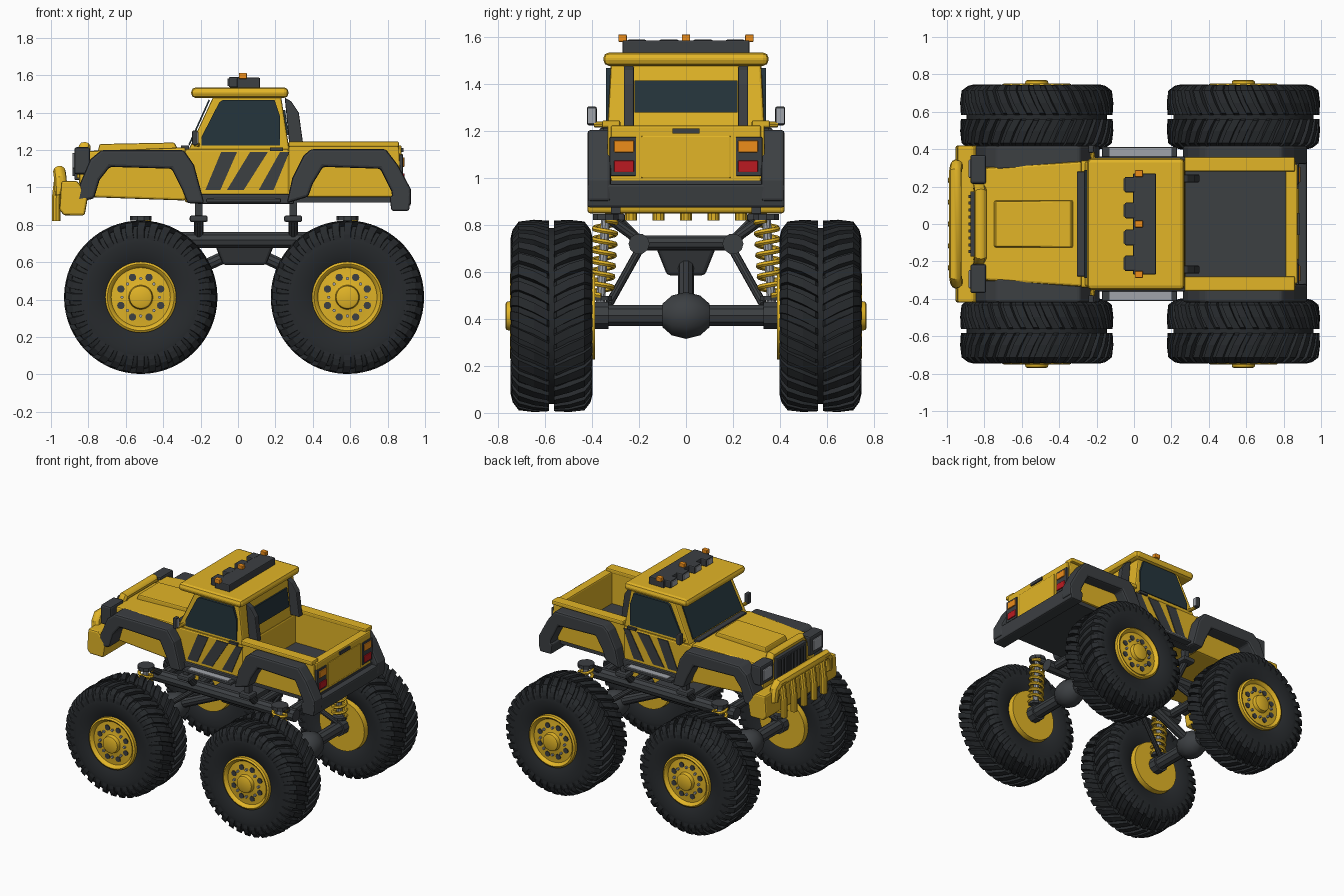
import bpy, bmesh
from math import sin, cos, pi, radians

if "Cube" in bpy.data.objects:
    bpy.data.objects.remove(bpy.data.objects["Cube"])

def mat(name, c):
    m = bpy.data.materials.new(name)
    m.diffuse_color = (*c, 1)
    m.use_nodes = True
    m.node_tree.nodes["Principled BSDF"].inputs["Base Color"].default_value = m.diffuse_color
    return m
YEL = mat("yellow_paint", (.76, .46, .02))
DARK = mat("dark_plastic", (.045, .05, .055))
RUB = mat("rubber", (.02, .023, .026))
GLASS = mat("glass", (.018, .035, .045))
GREY = mat("light_grey", (.35, .37, .4))
ORG = mat("amber", (.85, .27, .01))
RED = mat("red", (.5, .01, .015))

def finish(name, bm, m, bev=0, sym=False, smooth=False):
    bmesh.ops.recalc_face_normals(bm, faces=bm.faces)
    me = bpy.data.meshes.new(name)
    bm.to_mesh(me)
    bm.free()
    me.materials.append(m)
    ob = bpy.data.objects.new(name, me)
    bpy.context.collection.objects.link(ob)
    if smooth:
        bpy.ops.object.select_all(action='DESELECT')
        ob.select_set(True)
        bpy.context.view_layer.objects.active = ob
        bpy.ops.object.shade_smooth_by_angle(angle=radians(35))
    if bev:
        b = ob.modifiers.new("bevel", 'BEVEL')
        b.width, b.segments, b.limit_method = bev, 2, 'ANGLE'
    if sym:
        s = ob.modifiers.new("mirror", 'MIRROR')
        s.use_axis = (False, True, False)
        s.use_mirror_merge = False
    return ob

def prism(name, pts, y0, y1, m, bev=0, sym=False):
    bm = bmesh.new()
    f = bm.faces.new([bm.verts.new((x, y0, z)) for x, z in pts])
    g = bmesh.ops.extrude_face_region(bm, geom=[f])
    for v in g["geom"]:
        if isinstance(v, bmesh.types.BMVert):
            v.co.y = y1
    if len(bm.faces) == len(pts) + 1:
        bmesh.ops.holes_fill(bm, edges=bm.edges)
    return finish(name, bm, m, bev, sym)

def box(name, x0, x1, y0, y1, z0, z1, m, bev=0, sym=False):
    return prism(name, [(x0, z0), (x1, z0), (x1, z1), (x0, z1)], y0, y1, m, bev, sym)

def hull(name, pts, m, bev=0):
    """convex block from (x, half width, z) corners"""
    bm = bmesh.new()
    for x, w, z in pts:
        for s in (1, -1):
            bm.verts.new((x, s * w, z))
    bmesh.ops.convex_hull(bm, input=bm.verts)
    bmesh.ops.dissolve_limit(bm, angle_limit=.02, verts=bm.verts, edges=bm.edges)
    return finish(name, bm, m, bev)

def tube(name, pts, r, m, sym=False, res=3):
    cu = bpy.data.curves.new(name, 'CURVE')
    cu.dimensions, cu.bevel_depth, cu.bevel_resolution, cu.use_fill_caps = '3D', r, res, True
    sp = cu.splines.new('POLY')
    sp.points.add(len(pts) - 1)
    for p, c in zip(sp.points, pts):
        p.co = (*c, 1)
    tmp = bpy.data.objects.new("tmp", cu)
    bpy.context.collection.objects.link(tmp)
    bpy.context.view_layer.update()
    me = tmp.evaluated_get(bpy.context.evaluated_depsgraph_get()).to_mesh()
    bm = bmesh.new()
    bm.from_mesh(me)
    bmesh.ops.remove_doubles(bm, verts=bm.verts, dist=1e-5)
    bpy.data.objects.remove(tmp)
    return finish(name, bm, m, 0, sym, True)

def lathe(name, prof, c, m, s=1, n=48, closed=False):
    """revolve (radius, y) about the y axis at c"""
    bm = bmesh.new()
    rings = [[bm.verts.new((c[0] + r * cos(2*pi*i/n), c[1] + s*y, c[2] + r * sin(2*pi*i/n)))
              for i in range(n)] for r, y in prof]
    pairs = list(zip(rings, rings[1:])) + ([(rings[-1], rings[0])] if closed else [])
    for a, b in pairs:
        for i in range(n):
            j = (i + 1) % n
            bm.faces.new((a[i], a[j], b[j], b[i]))
    if not closed:
        bm.faces.new(rings[0])
        bm.faces.new(rings[-1])
    return finish(name, bm, m, smooth=True)

def lugs(name, c, s):
    """two staggered rows of slanted tread blocks"""
    bm = bmesh.new()
    secs = [(.01, .406, .375, 0), (.075, .41, .375, 5), (.14, .402, .36, 9),
            (.166, .368, .335, 10), (.174, .335, .31, 10)]
    for half in (1, -1):
        for k in range(36):
            rows = []
            for y, ro, ri, a in secs:
                t = k * 10 + a + (5 if half < 0 else 0)
                rows.append([bm.verts.new((c[0] + r * cos(radians(t + d)), c[1] + s*half*y,
                             c[2] + r * sin(radians(t + d))))
                             for r, d in ((ri, -3.4), (ro, -2.9), (ro, 2.9), (ri, 3.4))])
            for p, q in zip(rows, rows[1:]):
                for i in range(4):
                    j = (i + 1) % 4
                    bm.faces.new((p[i], p[j], q[j], q[i]))
            bm.faces.new(rows[0])
            bm.faces.new(rows[-1])
    return finish(name, bm, RUB)

# wheels
side = [(.188, .145), (.225, .163), (.29, .172), (.345, .167), (.38, .14), (.388, .02), (.375, .01)]
for end, x in (("front", -.52), ("rear", .585)):
    for s in (1, -1):
        c = (x, s * .5725, .413)
        lathe(end + "_tire", side + [(r, -y) for r, y in side[::-1]], c, RUB, s, 72, True)
        lugs(end + "_tread", c, s)
        lathe(end + "_rim", [(.12, -.185), (.185, -.185), (.19, -.14), (.19, .17), (.178, .178),
              (.168, .172), (.158, .155), (.085, .16), (.065, .165), (.06, .192), (.05, .197)], c, YEL, s)
        for k in range(8):
            a = k * pi / 4 + pi / 8
            px, pz = x + .115 * cos(a), .413 + .115 * sin(a)
            tube("rim_hole", [(px, s*.72, pz), (px, s*.735, pz)], .02, DARK)
            a += pi / 8
            px, pz = x + .1 * cos(a), .413 + .1 * sin(a)
            tube("wheel_bolt", [(px, s*.72, pz), (px, s*.747, pz)], .009, GREY, res=1)
    # axle, differential and suspension
    d = 1 if x < 0 else -1
    tube(end + "_axle", [(x, -.4, .415), (x, .4, .415)], .047, DARK)
    lathe(end + "_differential", [(.05, -.1), (.085, -.06), (.1, 0), (.085, .06), (.05, .1)],
          (x, 0, .415), DARK, n=12)
    tube(end + "_driveshaft", [(x + d*.06, 0, .45), (x + d*.45, 0, .63)], .034, DARK)
    tube(end + "_axle_collar", [(x, .33, .415), (x, .39, .415)], .06, DARK, True)
    N = 90
    tube(end + "_spring", [(x + .046 * cos(i*2*pi*7/N), .362 - .02*i/N + .046 * sin(i*2*pi*7/N),
         .5 + .32*i/N) for i in range(N + 1)], .012, YEL, True, 1)
    tube(end + "_shock", [(x, .365, .46), (x, .342, .83)], .02, GREY, True)
    tube(end + "_shock_cap", [(x, .342, .822), (x, .342, .848)], .058, DARK, True)
    tube(end + "_spring_seat", [(x, .362, .478), (x, .362, .498)], .05, DARK, True)
    tube(end + "_lower_arm", [(x + d*.33, .19, .71), (x, .33, .46)], .018, DARK, True)
    tube(end + "_shock_brace", [(x + d*.03, .19, .73), (x, .33, .83)], .022, DARK, True)
    tube(end + "_crossmember", [(x + d*.03, -.2, .725), (x + d*.03, .2, .725)], .033, DARK)

# frame
tube("frame_rail", [(-.56, .2, .72), (.62, .2, .72)], .045, DARK, True)
hull("gearbox", [(-.13, .13, .71), (.2, .13, .71), (-.08, .08, .585), (.15, .08, .585)], DARK, .015)
for x in (-.21, .295):
    tube("mount_post", [(x, .2, .73), (x, .3, .83)], .025, DARK, True)
    box("body_mount", x - .048, x + .048, .26, .35, .815, .85, DARK, .01, True)
    box("body_post", x - .02, x + .02, .28, .32, .84, .95, DARK, 0, True)
    tube("frame_cross_tube", [(x, -.2, .72), (x, .2, .72)], .03, DARK)

# lower body, hood and cab
hull("front_body", [(-.85, .3, .95), (-.85, .3, 1.15), (-.8, .3, 1.195), (-.28, .335, 1.215),
                    (-.28, .335, .93)], YEL, .012)
hull("hood_panel", [(-.75, .125, 1.19), (-.74, .122, 1.232), (-.34, .125, 1.24), (-.32, .128, 1.2)], YEL, .008)
box("cab_lower", -.285, .275, -.34, .34, .92, 1.205, YEL, .012)
hull("cab_upper", [(-.265, .335, 1.2), (.275, .335, 1.2), (-.13, .32, 1.49), (.23, .32, 1.49)], YEL, .01)
box("roof", -.25, .27, -.352, .352, 1.478, 1.535, YEL, .024)
box("cowl", -.305, -.262, -.28, .28, 1.2, 1.225, DARK, .004)
hull("windshield", [(-.258, .29, 1.225), (-.265, .29, 1.23), (-.15, .275, 1.465), (-.157, .275, 1.47)], GLASS)
hull("rear_window", [(.26, .22, 1.28), (.27, .22, 1.28), (.24, .22, 1.415), (.252, .22, 1.415)], GLASS)
prism("side_window", [(-.195, 1.225), (-.195, 1.27), (-.1, 1.455), (-.08, 1.468), (.195, 1.468),
                      (.225, 1.38), (.225, 1.225)], .3, .34, GLASS, 0, True)
for a, b, e, f in ((-.175, -.095, -.005, -.09), (-.06, .03, .16, .065), (.11, .19, .275, .225)):
    prism("door_stripe", [(a, .985), (b, .985), (e, 1.19), (f, 1.19)], .33, .346, DARK, 0, True)
box("door_handle", .17, .24, .335, .352, 1.196, 1.214, DARK, 0, True)
box("rocker", -.22, .3, .3, .36, .912, .965, DARK, .008, True)
box("side_step", -.17, .23, .34, .412, .92, .94, DARK, .005, True)
box("step_plate", -.13, .2, .352, .408, .938, .947, GREY, 0, True)

# mirrors
tube("mirror_arm", [(-.215, .32, 1.228), (-.225, .39, 1.228)], .013, YEL, True)
box("mirror", -.245, -.215, .38, .422, 1.225, 1.305, DARK, .008, True)
box("mirror_glass", -.217, -.211, .385, .417, 1.235, 1.297, GREY, 0, True)

# bed
box("bed_floor", .27, .88, -.32, .32, .92, .99, DARK)
prism("bed_wall", [(.27, .95), (.85, .95), (.87, 1.0), (.86, 1.23), (.27, 1.23)], .285, .335, YEL, .006, True)
box("bed_rail", .27, .86, .28, .358, 1.215, 1.246, YEL, .008, True)
box("tailgate", .81, .875, -.32, .32, .97, 1.225, YEL, .01)
box("tailgate_panel", .87, .881, -.19, .19, 1.0, 1.18, YEL, .005)
box("tailgate_handle", .87, .886, -.058, .058, 1.19, 1.212, DARK)
box("tail_light_frame", .85, .882, .212, .325, 1.01, 1.175, DARK, .004, True)
box("tail_light_upper", .87, .89, .222, .306, 1.11, 1.16, ORG, .004, True)
box("tail_light_lower", .87, .89, .222, .306, 1.025, 1.075, RED, .004, True)
prism("rear_bumper", [(.81, .95), (.82, .875), (.915, .875), (.925, .975), (.86, .975)], -.42, .42, DARK, .01)
prism("roll_bar", [(.25, 1.48), (.285, 1.46), (.325, 1.4), (.35, 1.22), (.275, 1.22)], .222, .265, DARK, .006, True)

# fender flares
prism("front_flare", [(-.868, .92), (-.845, 1.02), (-.79, 1.15), (-.73, 1.2), (-.29, 1.2), (-.235, 1.12),
      (-.18, .915), (-.27, .915), (-.3, .99), (-.355, 1.1), (-.685, 1.11), (-.74, 1.04), (-.77, .94)],
      .29, .42, DARK, .014, True)
prism("rear_flare", [(.26, .915), (.29, 1.05), (.35, 1.17), (.39, 1.205), (.79, 1.205), (.855, 1.12),
      (.925, .99), (.925, .9), (.83, .9), (.82, .98), (.76, 1.1), (.455, 1.11), (.4, 1.02), (.375, .95)],
      .32, .42, DARK, .014, True)

# nose: grille, headlights, bumper and guard bars
box("grille", -.875, -.83, -.175, .175, 1.04, 1.205, DARK, .006)
for k in range(9):
    box("grille_bar", -.886, -.87, -.156 + k*.037, -.14 + k*.037, 1.06, 1.185, DARK)
tube("grille_hoop", [(-.83, -.2, 1.05), (-.825, -.2, 1.16), (-.82, -.17, 1.215), (-.82, .17, 1.215),
                     (-.825, .2, 1.16), (-.83, .2, 1.05)], .033, YEL)
box("headlight_housing", -.875, -.79, .215, .37, 1.07, 1.215, DARK, .012, True)
box("headlight", -.884, -.86, .245, .345, 1.1, 1.185, GREY, .008, True)
prism("front_bumper", [(-.955, .88), (-.93, .85), (-.82, .85), (-.8, .96), (-.86, 1.035), (-.945, 1.035)],
      -.42, .42, YEL, .012)
tube("guard_bar", [(-.945, -.315, .96), (-.95, -.31, 1.05), (-.955, -.28, 1.085), (-.955, .28, 1.085),
                   (-.95, .31, 1.05), (-.945, .315, .96)], .034, YEL)
for k in range(-2, 3):
    tube("guard_upright", [(-.955, k*.117, 1.08), (-.972, k*.117, .94), (-.972, k*.117, .82)], .025, YEL)

# roof light bar
box("light_bar", -.005, .118, -.27, .27, 1.53, 1.587, DARK, .006)
for y in (-.21, -.072, .072, .21):
    box("lamp", -.05, .01, y - .042, y + .042, 1.535, 1.59, DARK, .008)
    box("lamp_lens", -.055, -.045, y - .032, y + .032, 1.543, 1.582, GREY)
for y in (-.27, 0, .27):
    box("marker_light", .005, .048, y - .018, y + .018, 1.58, 1.612, ORG, .005)
